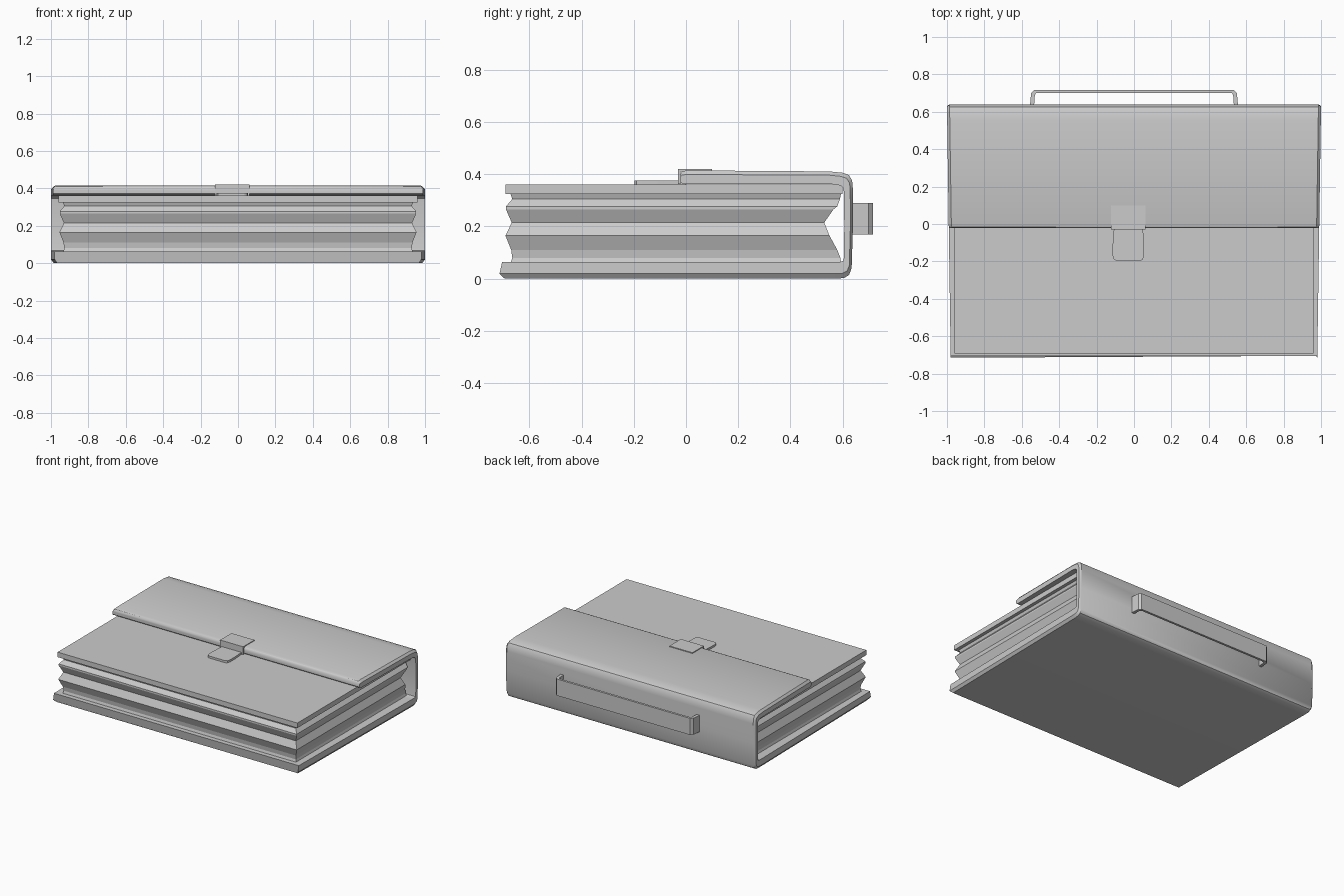
import bpy, bmesh, math

if "Cube" in bpy.data.objects:
    bpy.data.objects.remove(bpy.data.objects["Cube"])


def loft(name, rings, smooth=False):
    """Skin a list of equal-length point rings and cap both ends."""
    bm = bmesh.new()
    vs = [[bm.verts.new(p) for p in r] for r in rings]
    n = len(rings[0])
    for a, b in zip(vs, vs[1:]):
        for i in range(n):
            j = (i + 1) % n
            bm.faces.new((a[i], a[j], b[j], b[i]))
    bm.faces.new(vs[0])
    bm.faces.new(vs[-1])
    bmesh.ops.recalc_face_normals(bm, faces=bm.faces)
    me = bpy.data.meshes.new(name)
    bm.to_mesh(me)
    bm.free()
    ob = bpy.data.objects.new(name, me)
    bpy.context.collection.objects.link(ob)
    if smooth:
        bpy.context.view_layer.objects.active = ob
        ob.select_set(True)
        bpy.ops.object.shade_smooth_by_angle(angle=math.radians(35))
        ob.select_set(False)
    return ob


def rect(w, y0, y1, z):
    return [(-w, y0, z), (w, y0, z), (w, y1, z), (-w, y1, z)]


# Wrapped cover: ribs of (outer y, z, inner y, z) from bottom front to flap edge
ribs = [(-.695, 0, -.705, .063), (.56, 0, .56, .063), (.605, .002, .59, .064),
        (.625, .014, .603, .068), (.635, .04, .605, .078), (.64, .20, .607, .20),
        (.64, .34, .605, .335), (.637, .375, .603, .347), (.625, .397, .595, .355),
        (.60, .406, .58, .36), (.55, .411, .55, .363), (0, .415, 0, .363),
        (-.015, .41, -.015, .365), (-.022, .40, -.022, .372)]


def cover_ring(oy, oz, iy, iz):
    def w(y):
        return .98 + .02 * min(1, (y + .71) / 1.34)
    my, mz = oy + .3 * (iy - oy), oz + .3 * (iz - oz)
    if oy < -.6:
        my = -.715
    return [(-w(oy) + .014, oy, oz), (w(oy) - .014, oy, oz), (w(my), my, mz),
            (w(iy), iy, iz), (-w(iy), iy, iz), (-w(my), my, mz)]


loft("cover", [cover_ring(*r) for r in ribs], True)

# Pleated pocket body: z level, side inset, back edge
pleats = [(.055, .018, .595), (.08, .026, .592), (.11, .022, .58), (.165, 0, .55),
          (.215, .024, .53), (.265, .002, .565), (.277, .002, .58),
          (.305, .026, .59), (.328, .018, .595)]
loft("pleated_pockets", [rect(.955 - d, -.692 + d, yb, z) for z, d, yb in pleats])

# Stiff front panel under the flap
loft("pocket_panel", [rect(.96, -.692, .60, z) for z in (.325, .361)])

# Carry handle strap: outer and inner path in plan
half = [((.556, .635), (.534, .635)), ((.550, .70), (.530, .69)),
        ((.535, .716), (.523, .700))]
path = half + [((-a[0], a[1]), (-b[0], b[1])) for a, b in reversed(half)]
loft("handle", [[(*a, .17), (*a, .29), (*b, .29), (*b, .17)] for a, b in path])

# Clasp plate folded over the flap edge
cx = -.03
fold = [(.10, .42, .10, .408), (-.03, .42, -.021, .408), (-.03, .362, -.021, .362)]
loft("clasp_plate", [[(cx - .092, a, b), (cx + .092, a, b),
                      (cx + .092, c, d), (cx - .092, c, d)] for a, b, c, d in fold])

# Clasp tongue with rounded end
tongue = [(0, .076), (-.03, .078), (-.11, .084), (-.17, .084), (-.19, .077), (-.197, .064)]
loft("clasp_tongue", [[(cx - w, y, .359), (cx + w, y, .359),
                       (cx + w, y, .376), (cx - w, y, .376)] for y, w in tongue])
